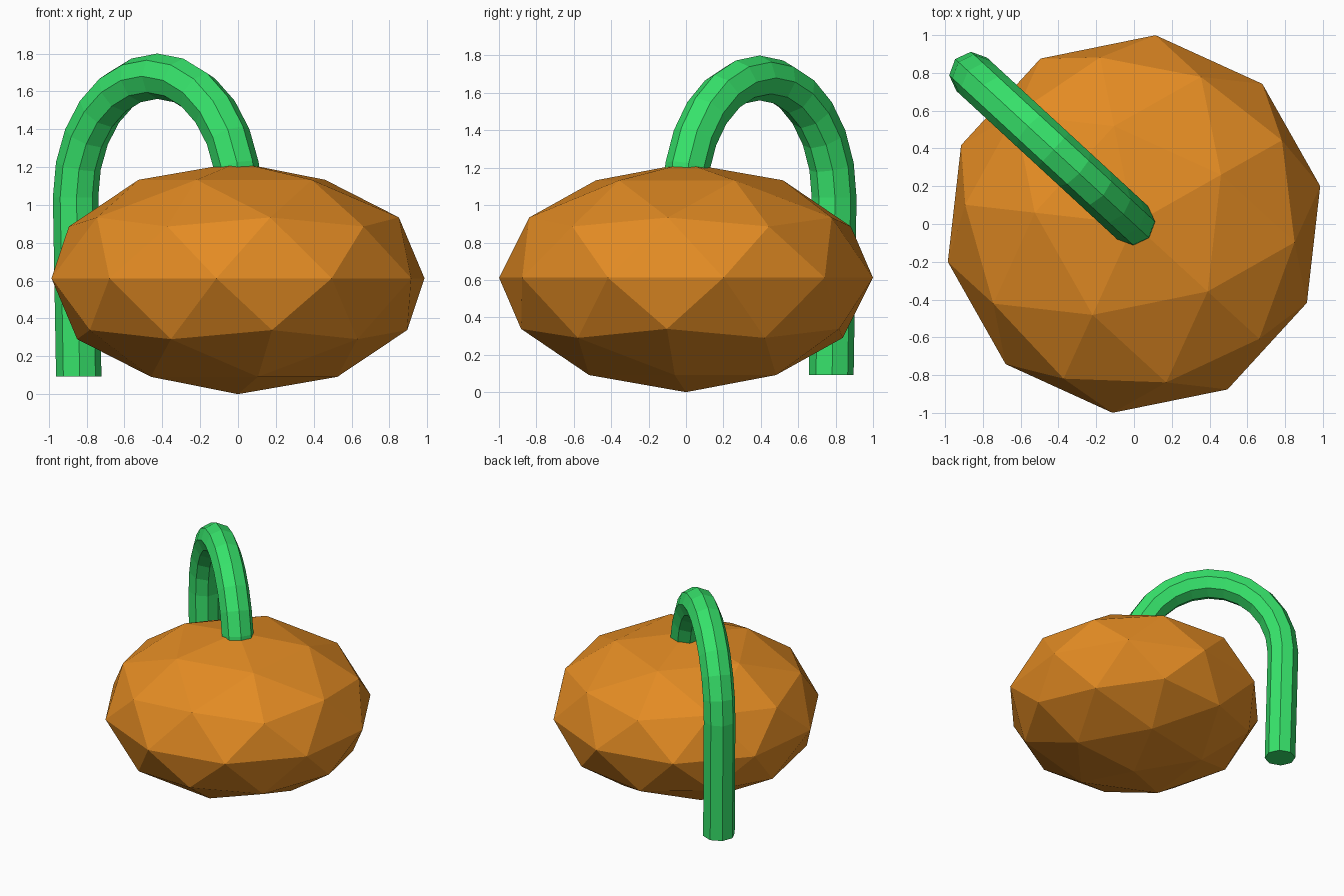
import bpy, bmesh
from math import sin, cos, pi, radians, atan2
from mathutils import Vector, Matrix

if "Cube" in bpy.data.objects:
    bpy.data.objects.remove(bpy.data.objects["Cube"])


def make_part(name, bm, color):
    bmesh.ops.recalc_face_normals(bm, faces=bm.faces)
    mesh = bpy.data.meshes.new(name)
    bm.to_mesh(mesh)
    bm.free()
    mat = bpy.data.materials.new(name + "_colour")
    mat.diffuse_color = color
    mat.use_nodes = True
    mat.node_tree.nodes["Principled BSDF"].inputs["Base Color"].default_value = mat.diffuse_color
    mesh.materials.append(mat)
    bpy.context.collection.objects.link(bpy.data.objects.new(name, mesh))


# Gourd body: squashed low-poly icosphere standing on its pole
RADIUS, HALF_H = 1.006, 0.612
bm = bmesh.new()
bmesh.ops.create_icosphere(
    bm, subdivisions=2, radius=1.0,
    matrix=Matrix.Translation((0, 0, HALF_H))
    @ Matrix.Diagonal((RADIUS, RADIUS, HALF_H, 1))
    @ Matrix.Rotation(radians(29.5), 4, 'Z'))
make_part("gourd_body", bm, (0.77, 0.26, 0.017, 1))

# Hooked stem: octagonal tube, half ellipse over the body, then a straight leg
SIDES, STEPS, TUBE_R = 8, 12, 0.12
ARC_W, ARC_H, ARC_MID, ARC_Z = 0.588, 0.64, 0.58, 1.04
heading = Vector((-0.735, 0.678, 0)).normalized()
side = Vector((-heading.y, heading.x, 0))
up = Vector((0, 0, 1))

# Each path ring: distance along heading, height, angle of its outward normal
path = []
for i in range(STEPS + 1):
    a = pi * i / STEPS
    path.append((ARC_MID - ARC_W * cos(a), ARC_Z + ARC_H * sin(a),
                 atan2(ARC_W * sin(a), ARC_H * cos(a))))
path.append((1.145, 0.092, pi))

bm = bmesh.new()
rings = []
for d, z, a in path:
    centre = heading * d + up * z
    outward = -heading * cos(a) + up * sin(a)
    rings.append([bm.verts.new(centre + TUBE_R * (
        outward * cos(2 * pi * k / SIDES) + side * sin(2 * pi * k / SIDES)))
        for k in range(SIDES)])
for r0, r1 in zip(rings, rings[1:]):
    for k in range(SIDES):
        n = (k + 1) % SIDES
        bm.faces.new((r0[k], r0[n], r1[n], r1[k]))
bm.faces.new(rings[0])
bm.faces.new(rings[-1])
make_part("hooked_stem", bm, (0.037, 0.76, 0.145, 1))
